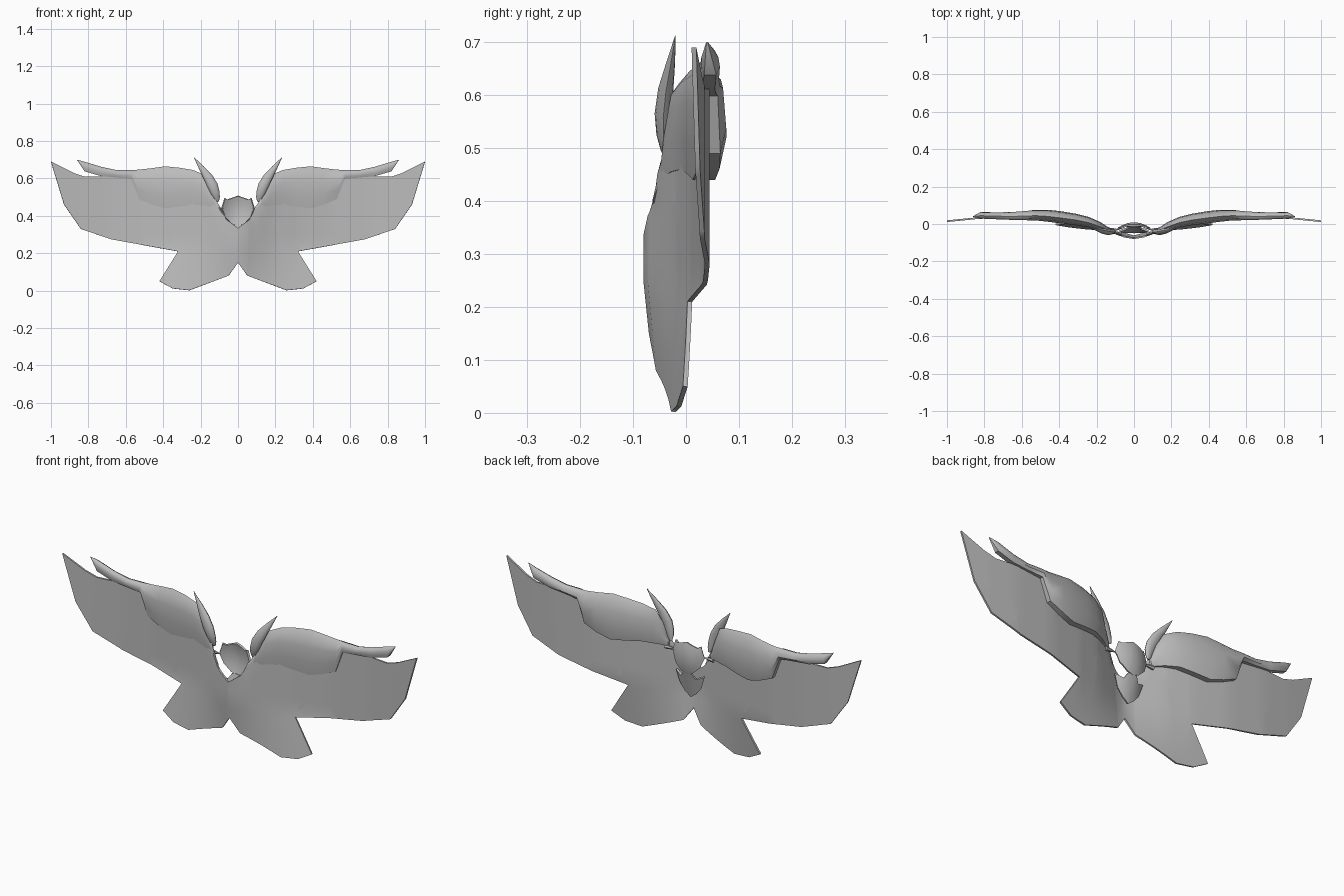
import bpy
import bmesh
import math
from mathutils import Vector

cube = bpy.data.objects.get("Cube")
if cube:
    bpy.data.objects.remove(cube, do_unlink=True)

# One plain grey for every part
GREY = (0.5, 0.5, 0.5, 1)
mat = bpy.data.materials.new("plain_grey")
mat.use_nodes = True
mat.diffuse_color = GREY
bsdf = next(n for n in mat.node_tree.nodes if n.type == 'BSDF_PRINCIPLED')
bsdf.inputs["Base Color"].default_value = GREY


def finish(name, bm, thickness=0, merge=True):
    """Mirror across x, thicken, bake the modifiers and smooth the surface."""
    mesh = bpy.data.meshes.new(name)
    bm.to_mesh(mesh)
    bm.free()
    obj = bpy.data.objects.new(name, mesh)
    bpy.context.scene.collection.objects.link(obj)
    mirror = obj.modifiers.new("Mirror", 'MIRROR')
    mirror.use_mirror_merge = merge
    if thickness:
        solid = obj.modifiers.new("Solidify", 'SOLIDIFY')
        solid.thickness = thickness
        solid.offset = 0
    deps = bpy.context.evaluated_depsgraph_get()
    baked = bpy.data.meshes.new_from_object(obj.evaluated_get(deps))
    obj.modifiers.clear()
    obj.data = baked
    baked.name = name
    baked.materials.clear()
    baked.materials.append(mat)
    bpy.ops.object.select_all(action='DESELECT')
    obj.select_set(True)
    bpy.context.view_layer.objects.active = obj
    bpy.ops.object.shade_smooth_by_angle(angle=math.radians(40))
    return obj


def curved_panel(name, outline, depth, step, thickness):
    """Half outline in x,z, sliced into a grid and bent by depth(x, z)."""
    bm = bmesh.new()
    face = bm.faces.new([bm.verts.new((x, 0, z)) for x, z in outline])
    bmesh.ops.triangulate(bm, faces=[face])
    for axis in (Vector((1, 0, 0)), Vector((0, 0, 1))):
        for i in range(1, math.ceil(1 / step)):
            geom = bm.verts[:] + bm.edges[:] + bm.faces[:]
            bmesh.ops.bisect_plane(bm, geom=geom, dist=1e-5,
                                   plane_co=axis * (i * step), plane_no=axis)
    for v in bm.verts:
        v.co.y = depth(v.co.x, v.co.z)
    bmesh.ops.recalc_face_normals(bm, faces=bm.faces)
    return finish(name, bm, thickness)


def loft(name, rings):
    """Skin closed rings of equal length and cap both ends."""
    bm = bmesh.new()
    loops = [[bm.verts.new(p) for p in ring] for ring in rings]
    for a, b in zip(loops, loops[1:]):
        for i in range(len(a)):
            j = (i + 1) % len(a)
            bm.faces.new((a[i], a[j], b[j], b[i]))
    bm.faces.new(loops[0])
    bm.faces.new(loops[-1])
    bmesh.ops.recalc_face_normals(bm, faces=bm.faces)
    return finish(name, bm, merge=False)


def interpolate(points, x):
    for (x0, y0), (x1, y1) in zip(points, points[1:]):
        if x <= x1:
            return y0 + (y1 - y0) * (x - x0) / (x1 - x0)
    return points[-1][1]


# Wing and tail sheet, swept back from the centre
SWEEP = [(0, -0.076), (0.05, -0.068), (0.1, -0.05), (0.2, -0.015), (0.32, 0.012),
         (0.5, 0.036), (0.7, 0.04), (0.85, 0.03), (1, 0.015)]


def sheet_depth(x, z):
    base = interpolate(SWEEP, x)
    tail = min(1, max(0, (0.25 - z) / 0.25))
    return base + tail * (0.1 * x - 0.05 - base)


curved_panel("wing_and_tail_sheet", [
    (0, 0.335), (0.06, 0.38), (0.1, 0.425), (0.135, 0.49), (0.17, 0.58),
    (0.3, 0.62), (0.57, 0.615), (0.82, 0.61), (0.88, 0.63), (1, 0.69),
    (0.93, 0.46), (0.84, 0.33), (0.68, 0.275), (0.32, 0.21), (0.42, 0.05),
    (0.35, 0.012), (0.26, 0.002), (0.05, 0.08), (0, 0.15)],
    sheet_depth, 0.05, 0.009)

# Shoulder shell wrapped over the leading edge, tapering to a point
# Each station: x, bottom, top, front, back
STATIONS = [
    (0.12, 0.44, 0.48, -0.048, -0.025), (0.15, 0.45, 0.56, -0.042, -0.01),
    (0.18, 0.455, 0.62, -0.035, 0.01), (0.24, 0.46, 0.645, -0.018, 0.037),
    (0.31, 0.45, 0.657, -0.006, 0.055), (0.39, 0.44, 0.665, 0.003, 0.068),
    (0.46, 0.46, 0.655, 0.012, 0.076), (0.53, 0.49, 0.647, 0.02, 0.076),
    (0.57, 0.598, 0.645, 0.02, 0.07), (0.65, 0.605, 0.645, 0.022, 0.064),
    (0.73, 0.612, 0.662, 0.025, 0.062), (0.82, 0.638, 0.689, 0.029, 0.064),
    (0.86, 0.698, 0.7, 0.038, 0.042)]
# Section across depth and height
SECTION = [(0.15, 0), (0.02, 0.3), (0, 0.65), (0.15, 0.88), (0.45, 1),
           (0.72, 0.9), (0.92, 0.65), (1, 0.3), (0.8, 0)]
loft("shoulder_shell", [
    [(x, f + (b - f) * u, lo + (hi - lo) * v) for u, v in SECTION]
    for x, lo, hi, f, b in STATIONS])


def ellipse(x, y, z, rx, ry, sides=12):
    turn = [2 * math.pi * i / sides for i in range(sides)]
    return [(x + rx * math.cos(t), y + ry * math.sin(t), z - rx * 0.3 * math.cos(t))
            for t in turn]


# Curved horns beside the collar
HORN = [(0.108, -0.033, 0.475, 0.006), (0.113, -0.038, 0.495, 0.016),
        (0.122, -0.042, 0.525, 0.023), (0.137, -0.043, 0.565, 0.027),
        (0.163, -0.038, 0.613, 0.024), (0.197, -0.029, 0.661, 0.014),
        (0.235, -0.02, 0.712, 0.001)]
loft("collar_horn", [ellipse(x, y, z, r, r * 0.6) for x, y, z, r in HORN])

# Small spikes joining the shell and the centre shield
spike_rings = []
for x, r in ((0.135, 0.011), (0.105, 0.007), (0.078, 0.001)):
    spike_rings.append([(x, -0.03 + r * math.cos(t), 0.44 + r * math.sin(t))
                        for t in [math.pi * i / 3 for i in range(6)]])
loft("joining_spike", spike_rings)

# Domed centre shield and the pointed back plate under it
curved_panel("centre_shield", [
    (0, 0.507), (0.055, 0.487), (0.07, 0.495), (0.087, 0.44),
    (0.068, 0.39), (0.03, 0.355), (0, 0.345)],
    lambda x, z: 0.004 - 4 * x * x - 2 * (z - 0.43) ** 2, 0.02, 0.01)
curved_panel("lower_back_plate", [
    (0, 0.352), (0.022, 0.35), (0.04, 0.322), (0.078, 0.337),
    (0.058, 0.275), (0.032, 0.24), (0, 0.215)],
    lambda x, z: -0.045 + 0.25 * (z - 0.215) - 4 * x * x, 0.02, 0.01)
